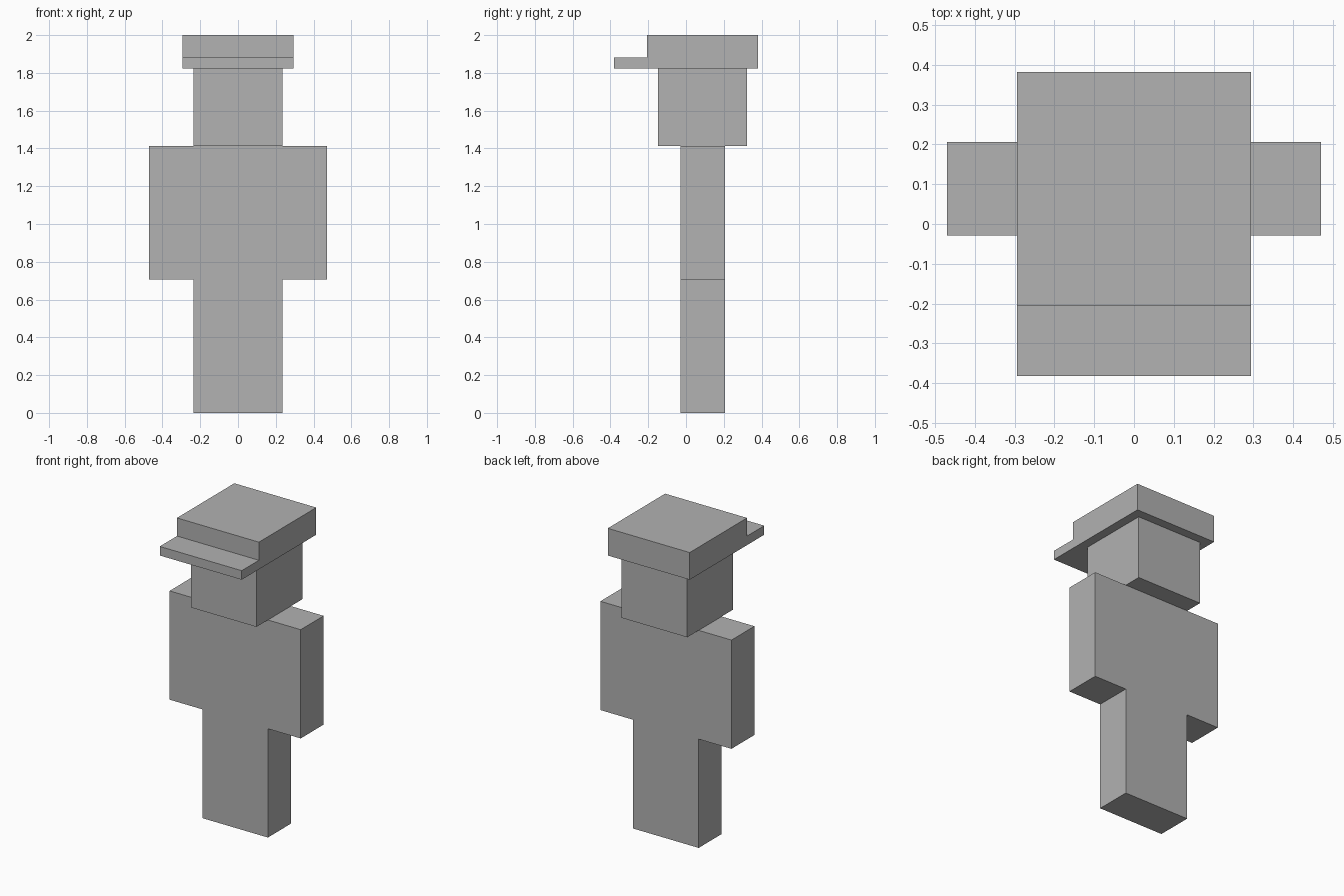
import bpy
import bmesh
from mathutils import Vector

if "Cube" in bpy.data.objects:
    bpy.data.objects.remove(bpy.data.objects["Cube"])

U = 2 / 34  # one block unit; the figure is 34 units tall

grey = bpy.data.materials.new("plain_grey")
grey.diffuse_color = (0.445, 0.445, 0.445, 1)
grey.use_nodes = True
grey.node_tree.nodes["Principled BSDF"].inputs["Base Color"].default_value = grey.diffuse_color


def box(name, x, y, z):
    """Box from (min, max) ranges in block units."""
    bm = bmesh.new()
    bmesh.ops.create_cube(bm, size=1)
    size = Vector([(r[1] - r[0]) * U for r in (x, y, z)])
    centre = Vector([(r[0] + r[1]) / 2 * U for r in (x, y, z)])
    bmesh.ops.scale(bm, vec=size, verts=bm.verts)
    bmesh.ops.translate(bm, vec=centre, verts=bm.verts)
    mesh = bpy.data.meshes.new(name)
    bm.to_mesh(mesh)
    bm.free()
    mesh.materials.append(grey)
    obj = bpy.data.objects.new(name, mesh)
    bpy.context.collection.objects.link(obj)
    return obj


BODY_Y = (-0.5, 3.5)

# Legs and arms, one of each per side
for side, s in (("left", -1), ("right", 1)):
    box(side + "_leg", sorted((0, 4 * s)), BODY_Y, (0, 12))
    box(side + "_arm", sorted((4 * s, 8 * s)), BODY_Y, (12, 24))

# Torso and head
box("torso", (-4, 4), BODY_Y, (12, 24))
box("head", (-4, 4), (-2.5, 5.5), (24, 31))

# Cap with a flat brim at the front
box("cap", (-5, 5), (-3.5, 6.5), (31, 34))
box("cap_brim", (-5, 5), (-6.5, -3.5), (31, 32))
